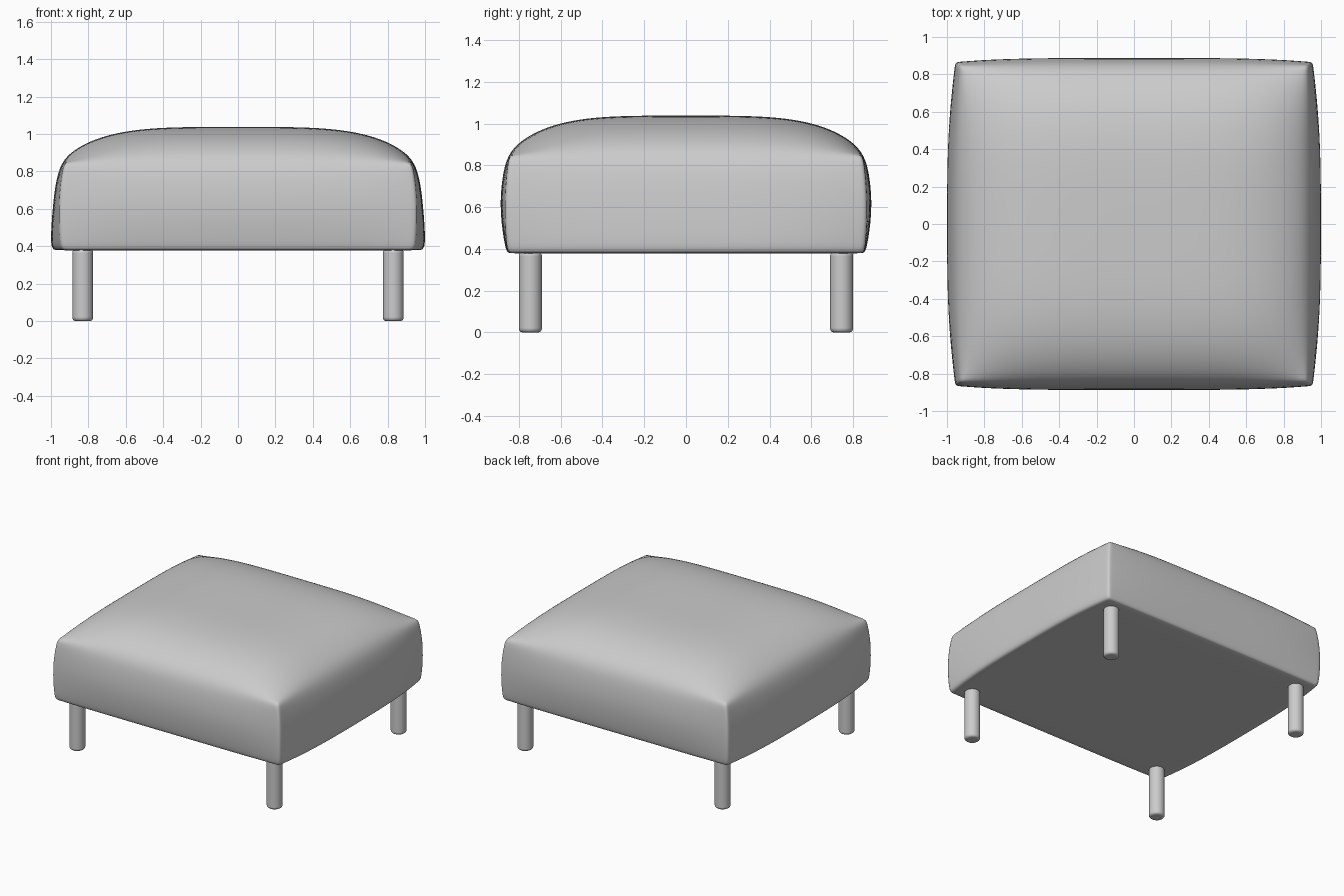
import bpy, bmesh, math

if "Cube" in bpy.data.objects:
    bpy.data.objects.remove(bpy.data.objects["Cube"])

N = 28           # cells across the cushion
TOP, CROWN = 0.845, 0.193

# z, half width mid/corner, half depth mid/corner (top seam down to base)
LEVELS = [
    (0.845, 0.940, 0.928, 0.850, 0.846),
    (0.80, 0.960, 0.939, 0.868, 0.853),
    (0.72, 0.978, 0.950, 0.882, 0.861),
    (0.62, 0.989, 0.956, 0.890, 0.866),
    (0.52, 0.997, 0.955, 0.883, 0.865),
    (0.45, 1.000, 0.951, 0.873, 0.861),
    (0.41, 0.999, 0.948, 0.865, 0.857),
    (0.388, 0.992, 0.942, 0.858, 0.852),
    (0.379, 0.980, 0.930, 0.848, 0.842),
    (0.378, 0.950, 0.905, 0.825, 0.820),
]


def spread(i):
    """Grid parameter -1..1, denser toward the edges."""
    t = 2 * i / N - 1
    return 0.35 * t + 0.65 * math.sin(t * math.pi / 2)


def place(u, v, level):
    """Bulged rectangle position at one level."""
    z, mx, cx, my, cy = level
    x = u * (cx + (mx - cx) * (1 - abs(v) ** 3))
    y = v * (cy + (my - cy) * (1 - abs(u) ** 4))
    return x, y, z


def crown(u):
    return max(0, 1 - u ** 4) ** 0.75


# cushion: domed top grid, side rings, flat base
bm = bmesh.new()
grid = {}
for i in range(N + 1):
    for j in range(N + 1):
        u, v = spread(i), spread(j)
        x, y, z = place(u, v, LEVELS[0])
        grid[i, j] = bm.verts.new((x, y, TOP + CROWN * crown(u) * crown(v)))
for i in range(N):
    for j in range(N):
        bm.faces.new([grid[i, j], grid[i + 1, j], grid[i + 1, j + 1], grid[i, j + 1]])

border = ([(i, 0) for i in range(N)] + [(N, j) for j in range(N)]
          + [(i, N) for i in range(N, 0, -1)] + [(0, j) for j in range(N, 0, -1)])
ring = [grid[k] for k in border]
for level in LEVELS[1:]:
    below = [bm.verts.new(place(spread(i), spread(j), level)) for i, j in border]
    for k in range(len(ring)):
        n = (k + 1) % len(ring)
        bm.faces.new([ring[k], below[k], below[n], ring[n]])
    ring = below
bm.faces.new(ring)
bmesh.ops.recalc_face_normals(bm, faces=bm.faces)
mesh = bpy.data.meshes.new("cushion")
bm.to_mesh(mesh)
bm.free()
mesh.shade_smooth()
cushion = bpy.data.objects.new("cushion", mesh)
bpy.context.collection.objects.link(cushion)
sub = cushion.modifiers.new("smooth", 'SUBSURF')
sub.levels = sub.render_levels = 1

# four round legs with softened ends
for sx, side in ((-1, "left"), (1, "right")):
    for sy, end in ((-1, "front"), (1, "back")):
        bpy.ops.mesh.primitive_cylinder_add(vertices=40, radius=0.055, depth=0.385,
                                            location=(sx * 0.83, sy * 0.745, 0.1925))
        leg = bpy.context.object
        leg.name = f"{end}_{side}_leg"
        bevel = leg.modifiers.new("round", 'BEVEL')
        bevel.width, bevel.segments = 0.018, 4
        bpy.ops.object.shade_smooth_by_angle()
